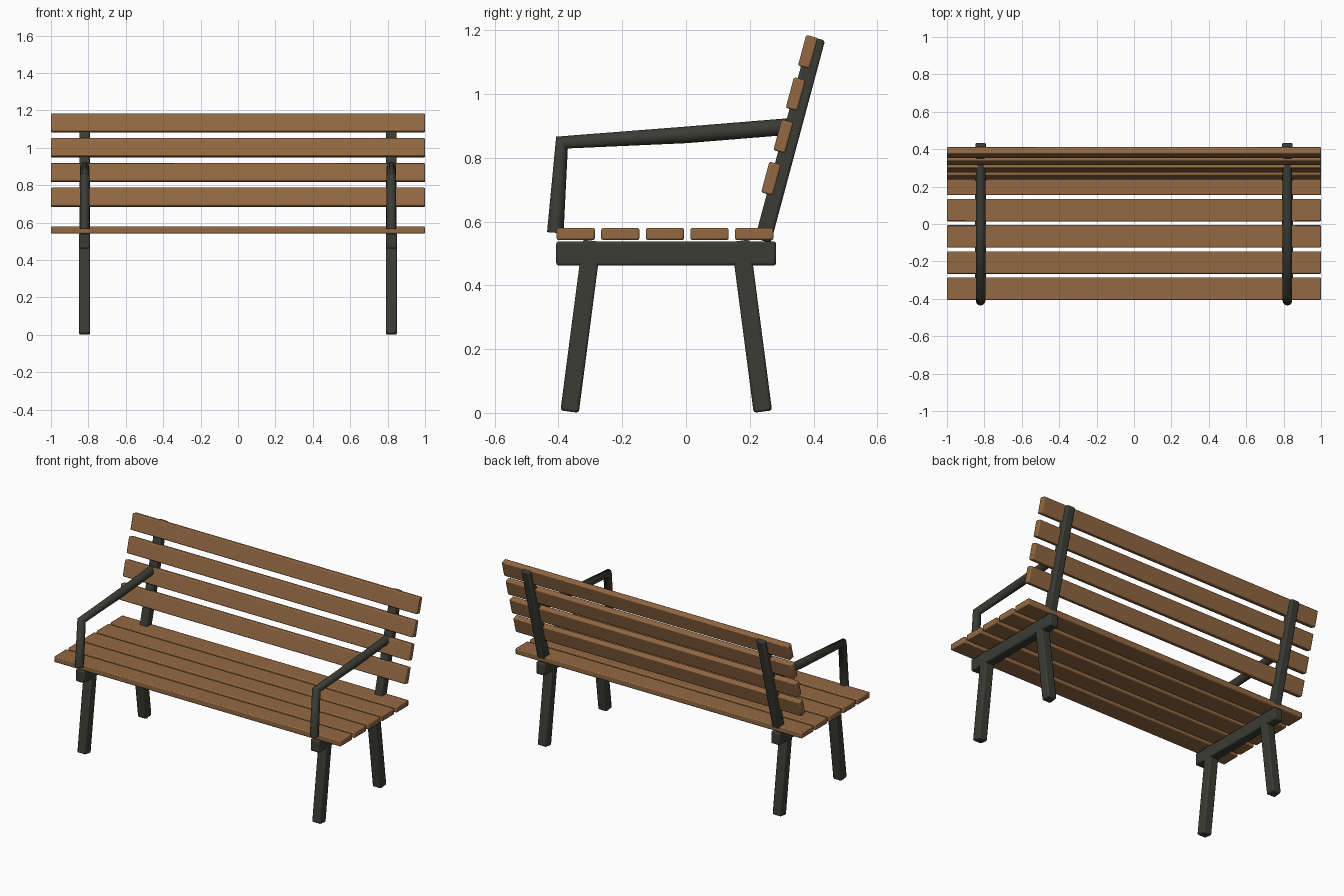
import bpy, math
from mathutils import Vector

if "Cube" in bpy.data.objects:
    bpy.data.objects.remove(bpy.data.objects["Cube"])


def material(name, rgb):
    m = bpy.data.materials.new(name)
    m.diffuse_color = (*rgb, 1)
    m.use_nodes = True
    m.node_tree.nodes["Principled BSDF"].inputs["Base Color"].default_value = m.diffuse_color
    return m


wood = material("warm wood", (0.29, 0.14, 0.055))
metal = material("dark metal", (0.045, 0.045, 0.036))


def box(name, center, size, mat, tilt=0.0, bevel=0.006):
    """Softened box, tilted about the x axis."""
    bpy.ops.mesh.primitive_cube_add(size=1, location=center)
    ob = bpy.context.object
    ob.name = name
    ob.scale = size
    bpy.ops.object.transform_apply(location=False, rotation=False, scale=True)
    ob.rotation_euler.x = tilt
    mod = ob.modifiers.new("soft edges", "BEVEL")
    mod.width = bevel
    mod.segments = 2
    ob.data.materials.append(mat)
    bpy.ops.object.shade_smooth_by_angle(angle=math.radians(30))
    return ob


def beam(name, x, start, end, width, depth):
    """Metal bar between two (y, z) points."""
    a, b = Vector((x, *start)), Vector((x, *end))
    d = b - a
    tilt = math.atan2(-d.y, d.z)
    return box(name, (a + b) / 2, (width, depth, d.length), metal, tilt, 0.008)


def armrest(name, x):
    """Bent round tube."""
    cu = bpy.data.curves.new(name, "CURVE")
    cu.dimensions = "3D"
    cu.bevel_depth = 0.026
    cu.bevel_resolution = 4
    cu.use_fill_caps = True
    path = [(-0.41, 0.565), (-0.389, 0.848), (0.0, 0.872), (0.32, 0.898)]
    sp = cu.splines.new("POLY")
    sp.points.add(len(path) - 1)
    for p, (y, z) in zip(sp.points, path):
        p.co = (x, y, z, 1)
    cu.materials.append(metal)
    ob = bpy.data.objects.new(name, cu)
    bpy.context.collection.objects.link(ob)


# Seat slats
for i in range(5):
    box(f"seat_slat_{i + 1}", (0, -0.346 + 0.14 * i, 0.561), (2, 0.12, 0.038), wood)

# Backrest slats, leaning back
lean = math.radians(-15)
for i in range(4):
    box(f"back_slat_{i + 1}", (0, 0.267 + 0.0385 * i, 0.735 + 0.1325 * i),
        (2, 0.038, 0.1), wood, lean)

# Metal frame on each side
for side, x in (("left", -0.82), ("right", 0.82)):
    box(f"{side}_seat_rail", (x, -0.062, 0.5), (0.06, 0.69, 0.076), metal, 0, 0.008)
    beam(f"{side}_front_leg", x, (-0.365, 0.004), (-0.295, 0.54), 0.06, 0.058)
    beam(f"{side}_back_leg", x, (0.241, 0.004), (0.171, 0.54), 0.06, 0.058)
    beam(f"{side}_back_post", x, (0.241, 0.54), (0.411, 1.175), 0.055, 0.052)
    armrest(f"{side}_armrest", x)
